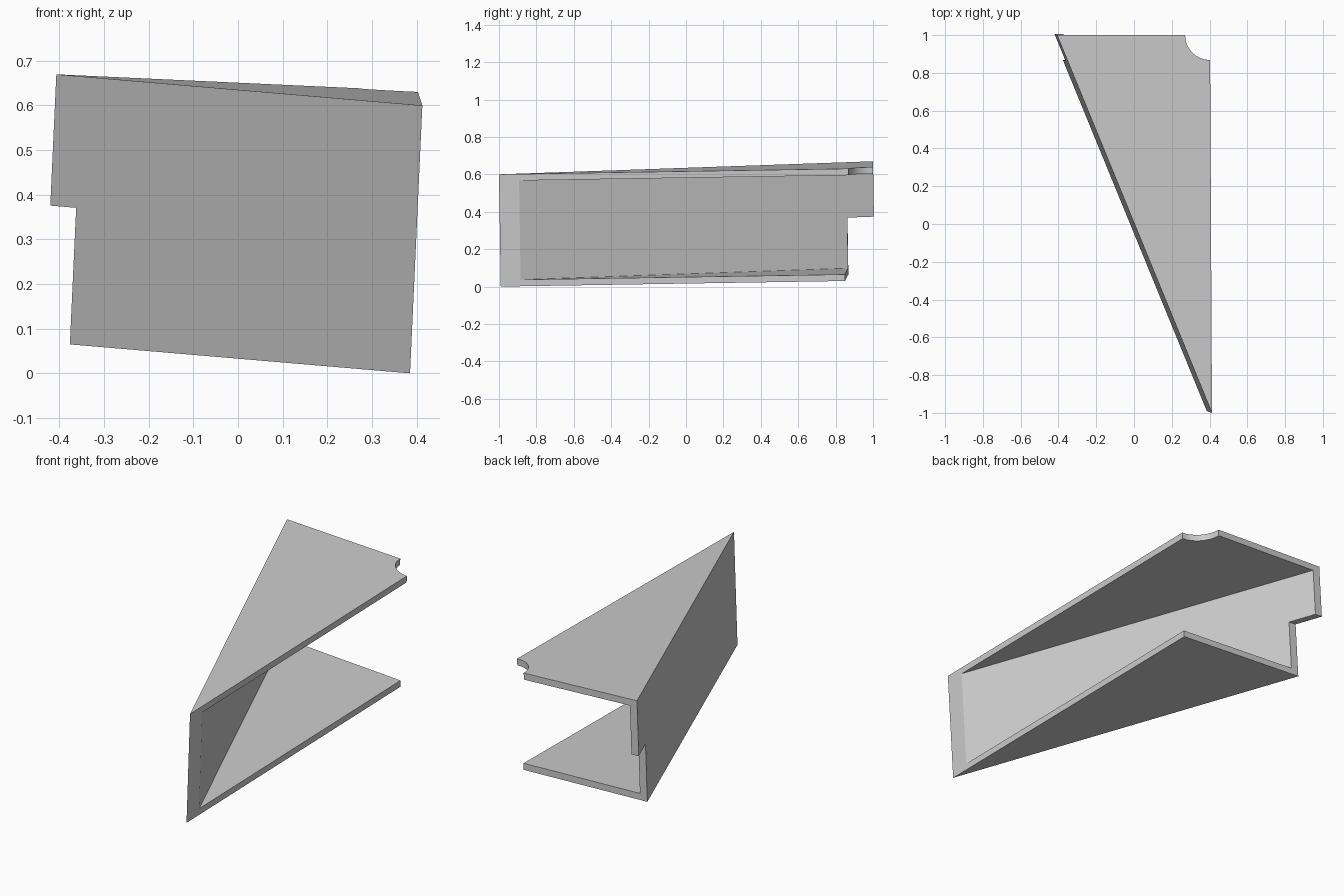
import bpy, bmesh, math
from mathutils import Matrix, Vector

if "Cube" in bpy.data.objects:
    bpy.data.objects.remove(bpy.data.objects["Cube"])

# Slightly tilted local frame, origin on the top surface
TILT = Matrix(((1, 0, 0.046, 0),
               (0, 1, -0.016, 0),
               (-0.046, 0.016, 1, 0.635),
               (0, 0, 0, 1)))
HEIGHT, FLANGE, WEB = 0.60, 0.035, 0.04


def prism(name, outline, low, high):
    """Upright prism from a plan outline, placed in the tilted frame."""
    bm = bmesh.new()
    base = bm.faces.new([bm.verts.new((x, y, low)) for x, y in outline])
    ext = bmesh.ops.extrude_face_region(bm, geom=[base])
    top = [v for v in ext["geom"] if isinstance(v, bmesh.types.BMVert)]
    bmesh.ops.translate(bm, verts=top, vec=(0, 0, high - low))
    bm.transform(TILT)
    bmesh.ops.recalc_face_normals(bm, faces=bm.faces)
    mesh = bpy.data.meshes.new(name)
    bm.to_mesh(mesh)
    bm.free()
    obj = bpy.data.objects.new(name, mesh)
    bpy.context.collection.objects.link(obj)
    return obj


def cut(target, cutter):
    cutter.hide_render = True
    mod = target.modifiers.new("cut", "BOOLEAN")
    mod.operation, mod.solver, mod.object = "DIFFERENCE", "EXACT", cutter
    bpy.context.view_layer.objects.active = target
    bpy.ops.object.modifier_apply(modifier=mod.name)
    bpy.data.objects.remove(cutter)


# Triangular plan with a round bite in the rear right corner
back, tip, corner, bite = Vector((-0.407, 1)), Vector((0.413, -1)), Vector((0.403, 1)), 0.132
arc = [(corner.x + bite * math.cos(a), corner.y + bite * math.sin(a))
       for a in (math.radians(270 - 90 * i / 16) for i in range(17))]
channel = prism("mitred_channel", [back, tip] + arc, -HEIGHT, 0)

# Hollow between the flanges, open to the right and rear
along = (tip - back).normalized()
inward = Vector((-along.y, along.x))
p = back + inward * WEB - along
q = tip + inward * WEB + along
cut(channel, prism("cavity_cutter", [p, q, (3, q.y), (3, p.y)],
                   -HEIGHT + FLANGE, -FLANGE))

# Lower rear end is set back from the upper one
cut(channel, prism("rear_step_cutter",
                   [(-1, 0.874), (1, 0.827), (1, 1.5), (-1, 1.5)], -1, -0.294))

# Flat faces, smooth bite
bpy.ops.object.select_all(action="DESELECT")
channel.select_set(True)
bpy.context.view_layer.objects.active = channel
bpy.ops.object.shade_smooth_by_angle(angle=math.radians(20))
